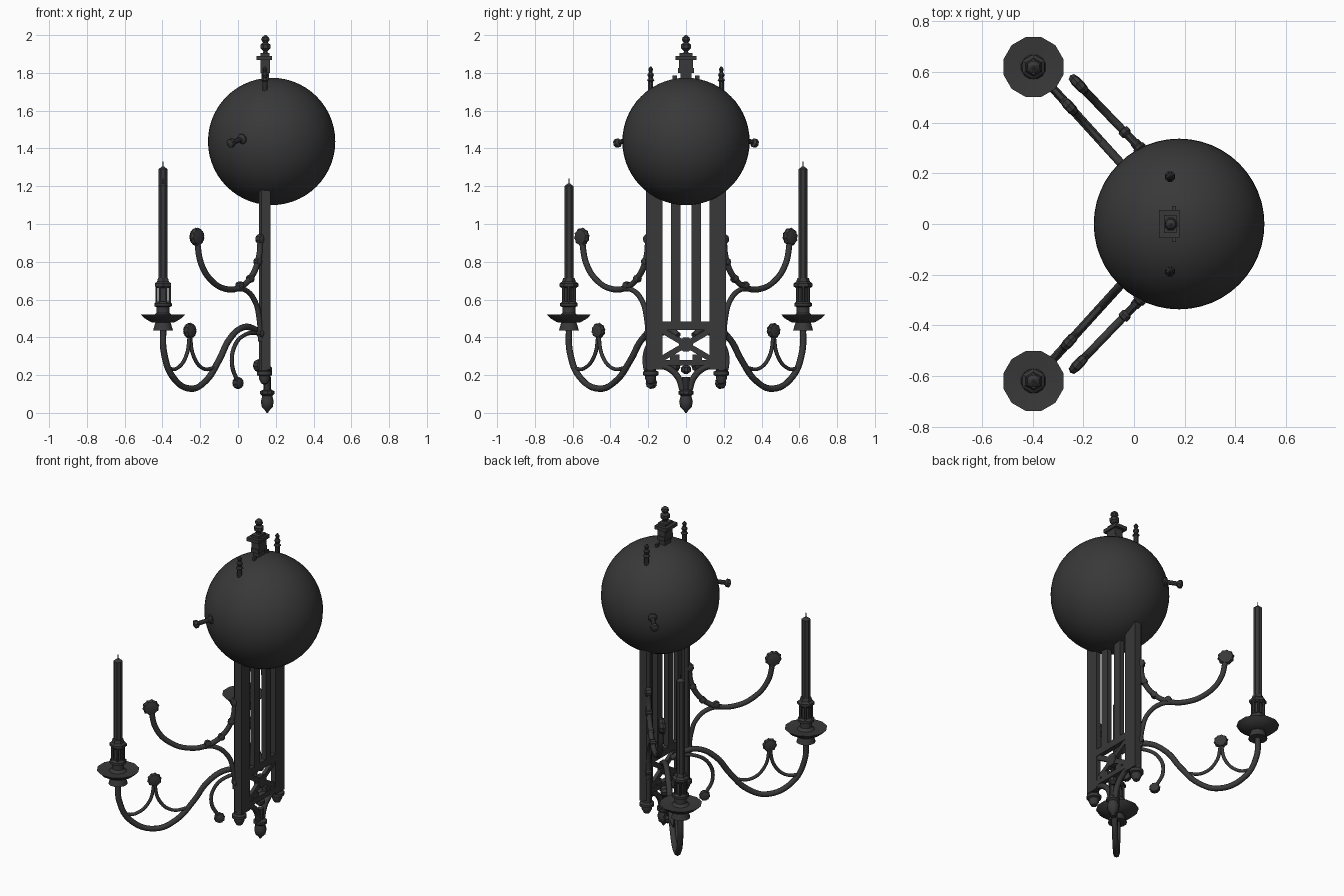
import bpy
import bmesh
import math
from mathutils import Vector, Matrix

default_cube = bpy.data.objects.get("Cube")
if default_cube:
    bpy.data.objects.remove(default_cube, do_unlink=True)

# One dark iron colour for everything
iron = bpy.data.materials.new("dark_iron")
iron.use_nodes = True
iron.diffuse_color = (0.04, 0.04, 0.04, 1)
for node in iron.node_tree.nodes:
    if node.type == 'BSDF_PRINCIPLED':
        node.inputs["Base Color"].default_value = iron.diffuse_color


def add_object(name, data, smooth_angle=0):
    data.materials.append(iron)
    obj = bpy.data.objects.new(name, data)
    bpy.context.collection.objects.link(obj)
    bpy.ops.object.select_all(action='DESELECT')
    obj.select_set(True)
    bpy.context.view_layer.objects.active = obj
    if obj.type == 'CURVE':
        bpy.ops.object.convert(target='MESH')
        obj = bpy.context.object
    if smooth_angle:
        bpy.ops.object.shade_smooth_by_angle(angle=math.radians(smooth_angle))
    return obj


def finish(name, bm, smooth_angle=0):
    bmesh.ops.recalc_face_normals(bm, faces=bm.faces)
    mesh = bpy.data.meshes.new(name)
    bm.to_mesh(mesh)
    bm.free()
    return add_object(name, mesh, smooth_angle)


def box(name, low, high, tilt=0):
    """Box between two corners, optionally tilted about x."""
    low, high = Vector(low), Vector(high)
    bm = bmesh.new()
    matrix = (Matrix.Translation((low + high) / 2) @ Matrix.Rotation(tilt, 4, 'X')
              @ Matrix.Diagonal((high - low).to_4d()))
    matrix[3][3] = 1
    bmesh.ops.create_cube(bm, size=1, matrix=matrix)
    return finish(name, bm)


def lathe(name, origin, profile, sides=12, axis=(0, 0, 1), scallop=0, smooth_angle=35):
    """Turn (radius, height) pairs about an axis; scallop pulls in every other side."""
    bm = bmesh.new()
    rings = []
    for radius, height in profile:
        ring = []
        for i in range(sides):
            angle = math.tau * (i + 0.5) / sides
            r = radius * (1 - scallop * (i % 2))
            ring.append(bm.verts.new((r * math.cos(angle), r * math.sin(angle), height)))
        rings.append(ring)
    for lower, upper in zip(rings, rings[1:]):
        for i in range(sides):
            j = (i + 1) % sides
            bm.faces.new((lower[i], lower[j], upper[j], upper[i]))
    bm.faces.new(rings[0])
    bm.faces.new(rings[-1])
    turn = Vector(axis).to_track_quat('Z', 'Y').to_matrix().to_4x4()
    bm.transform(Matrix.Translation(origin) @ turn)
    return finish(name, bm, smooth_angle)


def rod(name, points, radius):
    curve = bpy.data.curves.new(name, 'CURVE')
    curve.dimensions = '3D'
    curve.bevel_depth = radius
    curve.bevel_resolution = 2
    curve.resolution_u = 6
    curve.use_fill_caps = True
    spline = curve.splines.new('BEZIER')
    spline.bezier_points.add(len(points) - 1)
    for knot, point in zip(spline.bezier_points, points):
        knot.co = point
        knot.handle_left_type = knot.handle_right_type = 'AUTO'
    return add_object(name, curve, 50)


def rosette(name, centre, axis, size=0.05):
    lathe(name, centre, [(size * 0.4, -0.02), (size * 0.85, -0.015), (size, 0),
                         (size * 0.85, 0.015), (size * 0.4, 0.02)], 20, axis, 0.12)


# Large globe
bm = bmesh.new()
bmesh.ops.create_uvsphere(bm, u_segments=48, v_segments=28, radius=0.337,
                          matrix=Matrix.Translation((0.178, 0, 1.437)))
finish("globe", bm, 60)

# Shared turned shapes
ACORN = [(0.004, 0), (0.018, 0.006), (0.03, 0.03), (0.03, 0.045), (0.042, 0.05),
         (0.042, 0.068), (0.028, 0.075), (0.028, 0.09)]
SPIRE = [(0.014, 0), (0.014, 0.05), (0.022, 0.055), (0.012, 0.068), (0.019, 0.085),
         (0.009, 0.1), (0.014, 0.115), (0.003, 0.13)]
PEG = [(0.014, 0), (0.014, 0.035), (0.028, 0.045), (0.028, 0.055), (0.013, 0.065),
       (0.013, 0.12), (0.024, 0.13), (0.024, 0.148), (0.008, 0.155)]
DRIP_PAN = [(0.055, 0.435), (0.042, 0.478), (0.065, 0.48), (0.1, 0.5), (0.122, 0.522),
            (0.05, 0.515), (0.035, 0.53), (0.035, 0.56), (0.048, 0.565), (0.048, 0.58),
            (0.036, 0.59)]
SOCKET_TOP = [(0.036, 0.66), (0.05, 0.67), (0.05, 0.685), (0.036, 0.695), (0.03, 0.715)]

# Back panel: inner slats, rails and crossed lattice
for side in (-1, 1):
    for inner, outer in ((0.03, 0.08), (0.125, 0.212)):
        bottom = 0.45 if inner < 0.1 else 0.23
        ends = sorted((side * inner, side * outer))
        box("panel_slat", (0.142, ends[0], bottom), (0.172, ends[1], 1.6))
    box("lattice_bar", (0.146, -0.15, 0.347), (0.168, 0.15, 0.377), side * 0.53)
    low_y, high_y = sorted((side * 0.035, side * 0.085))
    box("lattice_block", (0.146, low_y, 0.27), (0.168, high_y, 0.31))
box("top_rail", (0.142, -0.16, 0.44), (0.172, 0.16, 0.485))
box("bottom_rail", (0.142, -0.16, 0.25), (0.172, 0.16, 0.28))
lathe("lattice_hub", (0.142, 0, 0.362), [(0.04, 0), (0.04, 0.03)], 8, (1, 0, 0))

# Bottom pendant with curved brackets
lathe("pendant", (0.155, 0, 0), [(0.004, 0), (0.014, 0.015), (0.03, 0.03), (0.036, 0.06),
      (0.028, 0.09), (0.04, 0.1), (0.04, 0.115), (0.02, 0.125), (0.02, 0.19)], 10)
lathe("pendant_bead", (0.155, 0, 0.205), [(0.008, 0), (0.026, 0.015), (0.026, 0.035),
                                          (0.008, 0.05)], 10)

# Central crown
box("crown_stem", (0.125, -0.03, 1.6), (0.165, 0.03, 1.84))
box("crown_plinth", (0.118, -0.042, 1.8), (0.17, 0.042, 1.825))
box("crown_block", (0.118, -0.037, 1.825), (0.17, 0.037, 1.88))
box("crown_cornice", (0.098, -0.055, 1.868), (0.18, 0.055, 1.89))
box("crown_cap", (0.118, -0.035, 1.89), (0.168, 0.035, 1.905))
lathe("crown_finial", (0.145, 0, 1.9), [(0.015, 0), (0.012, 0.015), (0.028, 0.03),
      (0.028, 0.05), (0.014, 0.06), (0.024, 0.075), (0.02, 0.088), (0.004, 0.1)], 8)
for end in (-1, 1):
    box("crown_cross_pin", (0.15, end * 0.06 - 0.012, 1.75), (0.165, end * 0.06 + 0.012, 1.785))

# Mirrored posts, arms and candles
for side, candle_top in ((-1, 1.215), (1, 1.305)):

    def lower_plane(points):
        return [(x, side * (0.62 - 1.1 * (x + 0.397)), z) for x, z in points]

    def upper_plane(points):
        return [(x, side * (0.2 + 1.04 * (0.12 - x)), z) for x, z in points]

    lower_normal = (1.1, side, 0)
    upper_normal = (1.04, side, 0)

    # Side post with acorn below and spire above
    post_y = side * 0.187
    lathe("side_post", (0.135, post_y, 0.22), [(0.026, 0), (0.026, 1.4)], 8, smooth_angle=0)
    lathe("post_acorn", (0.14, post_y, 0.15), ACORN)
    lathe("post_spire", (0.142, post_y, 1.705), SPIRE, 8)
    rod("pendant_bracket", [(0.155, side * 0.13, 0.25), (0.155, side * 0.09, 0.235),
                            (0.155, side * 0.04, 0.185), (0.155, side * 0.018, 0.12)], 0.017)

    # Peg on the globe
    lathe("globe_peg", (0.055, side * 0.265, 1.463), PEG, 8, (-0.1, side * 0.107, -0.038))

    # Upper scroll arm with rosettes and leaf buds
    rod("upper_arm", upper_plane([(0.12, 0.93), (0.11, 0.82), (0.07, 0.72), (0.01, 0.665),
        (-0.06, 0.655), (-0.14, 0.7), (-0.195, 0.79), (-0.218, 0.92)]), 0.016)
    rod("upper_arm_brace", upper_plane([(-0.03, 0.655), (0.04, 0.65), (0.09, 0.59),
        (0.112, 0.5), (0.12, 0.38)]), 0.014)
    rosette("upper_rosette", upper_plane([(-0.218, 0.932)])[0], upper_normal)
    rosette("upper_post_rosette", upper_plane([(0.12, 0.92)])[0], upper_normal, 0.03)
    for centre in upper_plane([(0.105, 0.8), (0.065, 0.71), (0.01, 0.675), (0.12, 0.42)]):
        rosette("leaf_bud", centre, upper_normal, 0.022)

    # Lower S arm with scroll branches
    rod("lower_arm", lower_plane([(-0.397, 0.45), (-0.392, 0.32), (-0.345, 0.19),
        (-0.25, 0.128), (-0.17, 0.17), (-0.1, 0.28), (-0.045, 0.39), (0.025, 0.452),
        (0.085, 0.445), (0.13, 0.41)]), 0.017)
    rod("lower_curl", lower_plane([(0.12, 0.425), (0.04, 0.415), (-0.015, 0.36),
        (-0.032, 0.26), (0.0, 0.16)]), 0.011)
    rod("outer_branch", lower_plane([(-0.372, 0.235), (-0.325, 0.235), (-0.275, 0.3),
        (-0.255, 0.42)]), 0.01)
    rod("inner_branch", lower_plane([(-0.255, 0.42), (-0.235, 0.3), (-0.185, 0.235),
        (-0.12, 0.24)]), 0.01)
    rosette("branch_rosette", lower_plane([(-0.255, 0.435)])[0], lower_normal, 0.043)
    rosette("curl_rosette", lower_plane([(0.0, 0.158)])[0], lower_normal, 0.033)
    rosette("arm_root_bud", (0.11, side * 0.06, 0.25), lower_normal, 0.035)

    # Drip pan, open socket cage and candle
    base = Vector((-0.397, side * 0.62, 0))
    lathe("drip_pan", base, DRIP_PAN)
    lathe("socket_top", base, SOCKET_TOP, 6, smooth_angle=0)
    for i in range(6):
        angle = math.tau * i / 6
        spot = base + Vector((math.cos(angle), math.sin(angle), 0)) * 0.035
        lathe("socket_bar", spot, [(0.007, 0.58), (0.007, 0.67)], 6)
    lathe("candle", base, [(0.026, 0.58), (0.026, candle_top - 0.015), (0.006, candle_top)],
          8, smooth_angle=0)
    lathe("wick", base, [(0.003, candle_top - 0.01), (0.002, candle_top + 0.025)], 6)
